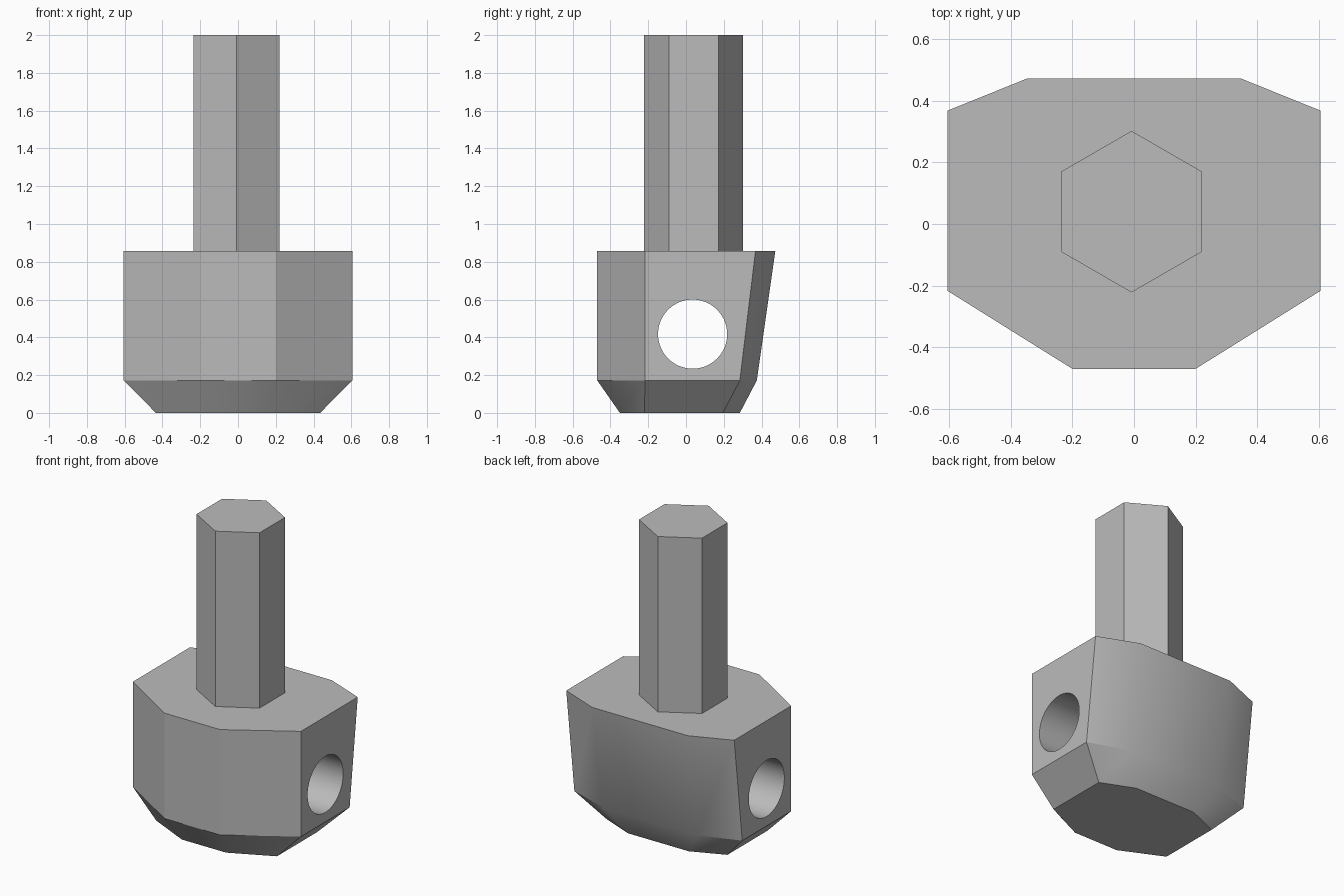
import bpy, bmesh, math

cube = bpy.data.objects.get("Cube")
if cube:
    bpy.data.objects.remove(cube)

GREY = (0.5, 0.5, 0.5, 1)
mat = bpy.data.materials.new("plain grey")
mat.use_nodes = True
mat.diffuse_color = GREY
mat.node_tree.nodes["Principled BSDF"].inputs["Base Color"].default_value = GREY


def loft(name, rings):
    """Skin a stack of (z, outline) rings and cap both ends."""
    bm = bmesh.new()
    loops = [[bm.verts.new((x, y, z)) for x, y in pts] for z, pts in rings]
    n = len(loops[0])
    bm.faces.new(loops[0][::-1])
    bm.faces.new(loops[-1])
    for low, high in zip(loops, loops[1:]):
        for i in range(n):
            j = (i + 1) % n
            bm.faces.new((low[i], low[j], high[j], high[i]))
    mesh = bpy.data.meshes.new(name)
    bm.to_mesh(mesh)
    bm.free()
    mesh.materials.append(mat)
    obj = bpy.data.objects.new(name, mesh)
    bpy.context.collection.objects.link(obj)
    return obj


def outline(side, front_x, back_x, front_y, side_front, side_back, back_y):
    """Eight-sided head section, symmetric left to right."""
    right = [(front_x, front_y), (side, side_front), (side, side_back), (back_x, back_y)]
    return right + [(-x, y) for x, y in reversed(right)]


# Head: chamfered foot, straight front and a back that leans outward
head = loft("hammer_head", [
    (0.0, outline(0.435, 0.16, 0.22, -0.35, -0.22, 0.195, 0.285)),
    (0.172, outline(0.605, 0.2, 0.345, -0.47, -0.217, 0.285, 0.375)),
    (0.858, outline(0.605, 0.2, 0.345, -0.47, -0.217, 0.368, 0.473)),
])

# Round hole through the head from side to side
bpy.ops.mesh.primitive_cylinder_add(vertices=64, radius=0.183, depth=2,
                                    location=(0, 0.035, 0.417),
                                    rotation=(0, math.pi / 2, 0))
cutter = bpy.context.object
cutter.name = "hole_cutter"
cutter.data.materials.append(mat)
cut = head.modifiers.new("hole", "BOOLEAN")
cut.object = cutter
cut.solver = "EXACT"
bpy.context.view_layer.objects.active = head
bpy.ops.object.select_all(action="DESELECT")
head.select_set(True)
bpy.ops.object.modifier_apply(modifier=cut.name)
bpy.data.objects.remove(cutter)
bpy.ops.object.shade_smooth_by_angle(angle=math.radians(30))

# Hexagonal shaft with corners to the front and back
hexagon = [(-0.008 + 0.262 * math.sin(k * math.pi / 3),
            0.04 - 0.262 * math.cos(k * math.pi / 3)) for k in range(6)]
loft("hex_shaft", [(0.84, hexagon), (2.0, hexagon)])
